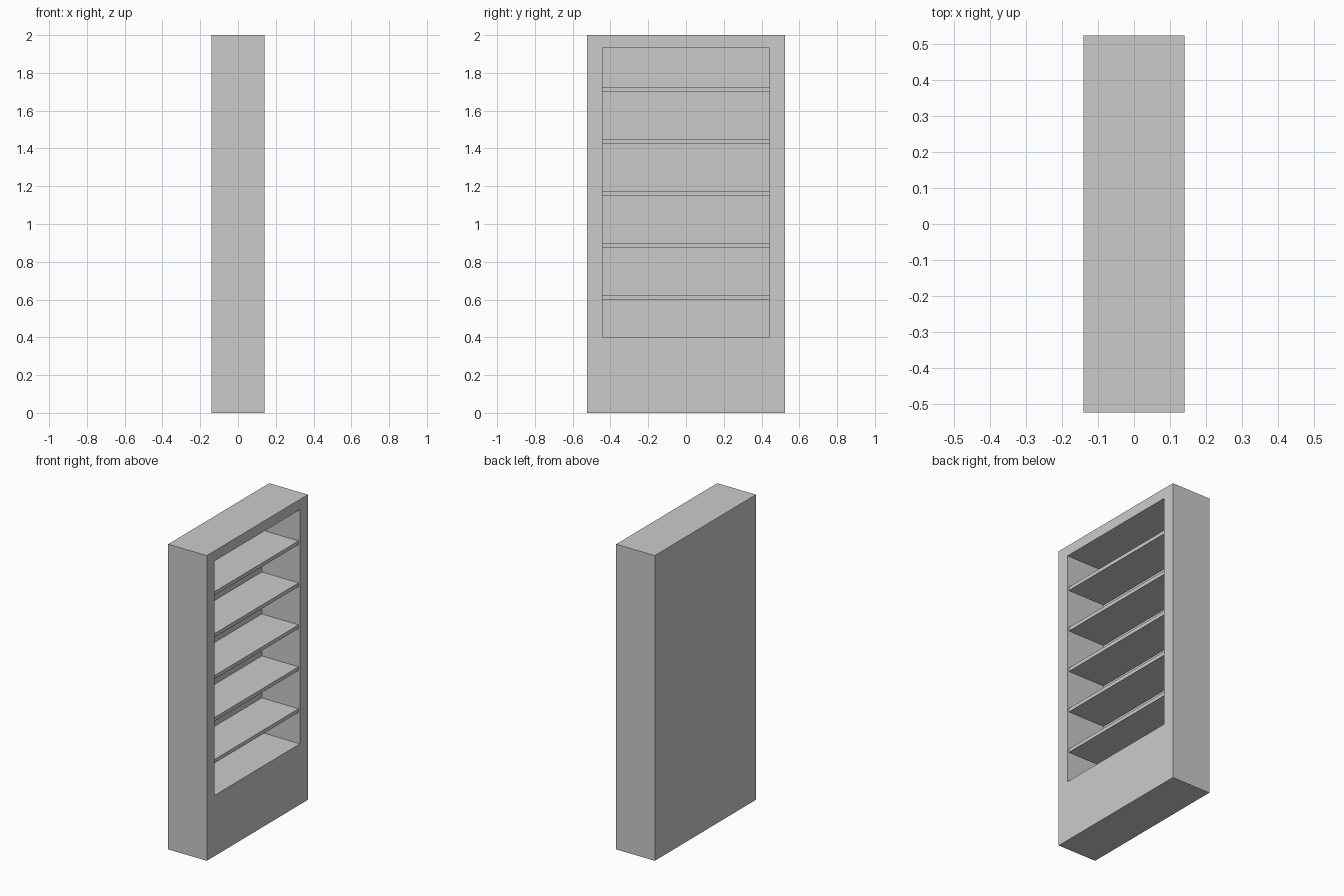
import bpy, bmesh
from mathutils import Vector

if "Cube" in bpy.data.objects:
    bpy.data.objects.remove(bpy.data.objects["Cube"])

DEPTH, WIDTH, HEIGHT = 0.28, 1.046, 2.0
OPEN_HALF, OPEN_BOTTOM, OPEN_TOP = 0.442, 0.398, 1.933
BACK = 0.003          # thin back panel
SHELF_INSET = 0.01
SHELF_THICK = 0.024


def make_object(name, bm):
    mesh = bpy.data.meshes.new(name)
    bmesh.ops.recalc_face_normals(bm, faces=bm.faces)
    bm.to_mesh(mesh)
    bm.free()
    obj = bpy.data.objects.new(name, mesh)
    bpy.context.collection.objects.link(obj)
    return obj


def box(size, centre):
    bm = bmesh.new()
    bmesh.ops.create_cube(bm, size=1)
    bmesh.ops.scale(bm, vec=Vector(size), verts=bm.verts)
    bmesh.ops.translate(bm, vec=Vector(centre), verts=bm.verts)
    return bm


# Cabinet: one block with its open (+x) side inset and pushed in
bm = box((DEPTH, WIDTH, HEIGHT), (0, 0, HEIGHT / 2))
bm.normal_update()
opening = max(bm.faces, key=lambda f: f.calc_center_median().x)
bmesh.ops.inset_region(bm, faces=[opening], thickness=0.05)
for v in opening.verts:
    v.co.y = OPEN_HALF if v.co.y > 0 else -OPEN_HALF
    v.co.z = OPEN_TOP if v.co.z > 1 else OPEN_BOTTOM
recess = bmesh.ops.extrude_discrete_faces(bm, faces=[opening])["faces"][0]
for v in recess.verts:
    v.co.x = -DEPTH / 2 + BACK
make_object("bookcase_cabinet", bm)

# Five evenly spaced shelves, set slightly back from the opening
shelf_depth = DEPTH - BACK - SHELF_INSET
for i in range(5):
    z = 0.613 + 0.275 * i
    make_object(f"shelf_{i + 1}", box(
        (shelf_depth, 2 * OPEN_HALF, SHELF_THICK),
        ((BACK - SHELF_INSET) / 2, 0, z)))
